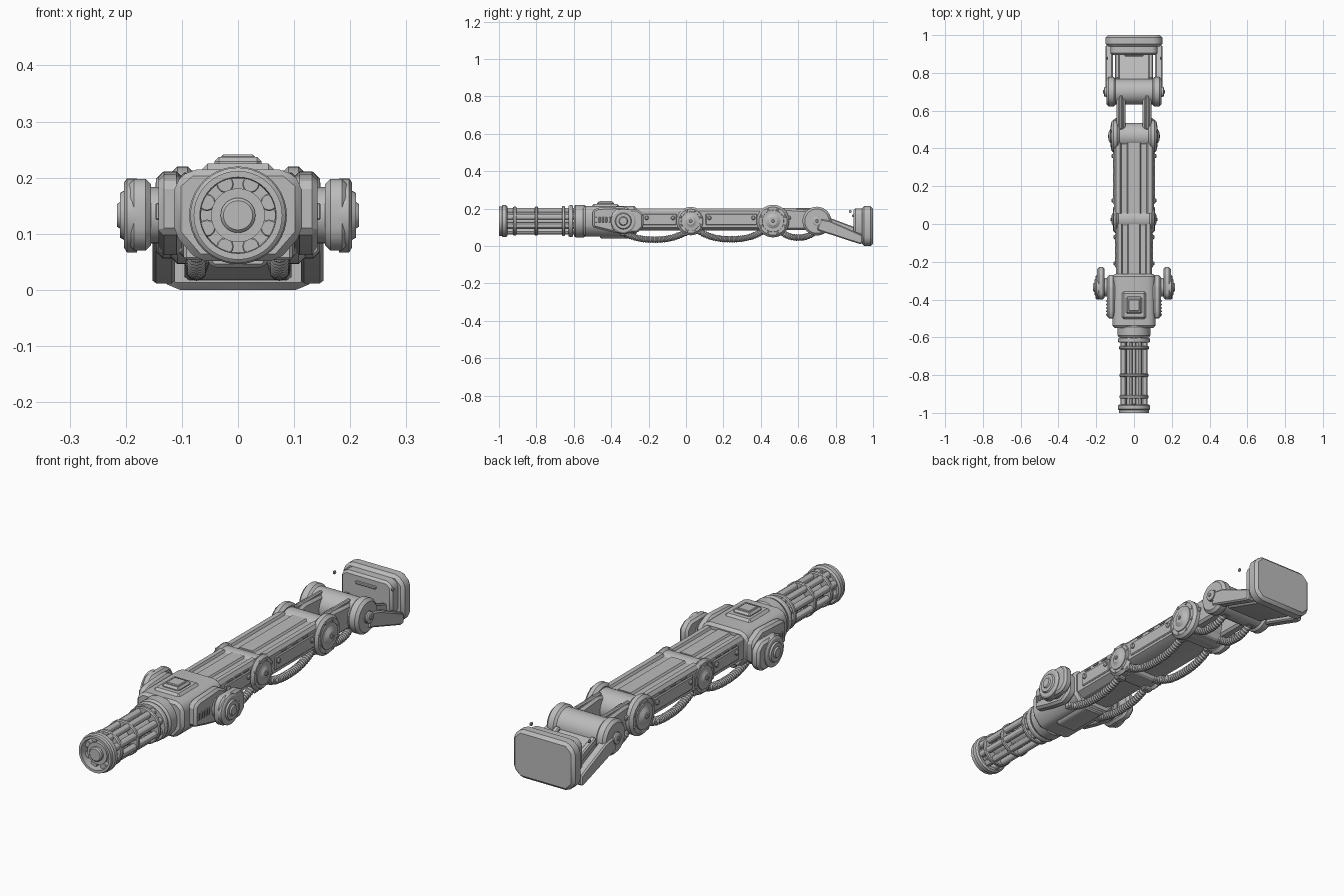
import bpy, bmesh, math
from math import sin, cos, pi, radians

old = bpy.data.objects.get("Cube")
if old:
    bpy.data.objects.remove(old, do_unlink=True)

grey = bpy.data.materials.new("plain_grey")
grey.use_nodes = True
GREY = (0.5, 0.5, 0.5, 1)
grey.diffuse_color = GREY
grey.node_tree.nodes["Principled BSDF"].inputs["Base Color"].default_value = GREY

ZC = 0.133  # height of the main axis
parts = []


def finish(name, bm, mirror=False):
    bmesh.ops.recalc_face_normals(bm, faces=bm.faces)
    me = bpy.data.meshes.new(name)
    bm.to_mesh(me)
    bm.free()
    me.materials.append(grey)
    ob = bpy.data.objects.new(name, me)
    bpy.context.collection.objects.link(ob)
    if mirror:
        ob.modifiers.new("mirror", 'MIRROR')
    parts.append(ob)
    return ob


def prism(name, pts, axis, a, b, bevel=0.0, mirror=False):
    """Extrude a polygon along x (points are y, z) or y (points are x, z)."""
    bm = bmesh.new()
    put = (lambda p, t: (t, p[0], p[1])) if axis == 'x' else (lambda p, t: (p[0], t, p[1]))
    ends = [[bm.verts.new(put(p, t)) for p in pts] for t in (a, b)]
    for e in ends:
        bm.faces.new(e)
    n = len(pts)
    for i in range(n):
        j = (i + 1) % n
        bm.faces.new((ends[0][i], ends[0][j], ends[1][j], ends[1][i]))
    bmesh.ops.recalc_face_normals(bm, faces=bm.faces)
    if bevel:
        bmesh.ops.bevel(bm, geom=bm.edges[:], offset=bevel, segments=1,
                        affect='EDGES', clamp_overlap=True)
    return finish(name, bm, mirror)


def box(name, x, y, z, bevel=0.0, mirror=False):
    pts = [(x[0], z[0]), (x[1], z[0]), (x[1], z[1]), (x[0], z[1])]
    return prism(name, pts, 'y', y[0], y[1], bevel, mirror)


def lathe(name, prof, axis, at, segs=32, ring=False, mirror=False, turn=0.0):
    """Spin (position, radius) points about an axis through at; ring closes the profile."""
    bm = bmesh.new()
    loops = []
    for t, r in prof:
        row = []
        for k in range(segs):
            u, v = r * cos(turn + 2 * pi * k / segs), r * sin(turn + 2 * pi * k / segs)
            co = (t, at[0] + u, at[1] + v) if axis == 'x' else (at[0] + u, t, at[1] + v)
            row.append(bm.verts.new(co))
        loops.append(row)
    for i in range(len(loops) if ring else len(loops) - 1):
        p, q = loops[i], loops[(i + 1) % len(loops)]
        for k in range(segs):
            m = (k + 1) % segs
            bm.faces.new((p[k], p[m], q[m], q[k]))
    if not ring:
        bm.faces.new(loops[0])
        bm.faces.new(loops[-1])
    return finish(name, bm, mirror)


def disc(name, axis, at, r, a, b, c=0.006, segs=32, **kw):
    return lathe(name, [(a, r - c), (a + c, r), (b - c, r), (b, r - c)], axis, at, segs, **kw)


def sym(half):
    return half + [(-x, z) for x, z in reversed(half) if x > 0]


def cable(name, x, y0, y1, top, low, r=0.018):
    """Ribbed hose sagging between two points."""
    bm = bmesh.new()
    n, segs, prev = int((y1 - y0) / 0.006), 12, None
    for i in range(n + 1):
        t = 2 * i / n - 1
        y, z = y0 + (y1 - y0) * i / n, low + r + (top - low - r) * abs(t) ** 2.4
        slope = math.atan2((top - low - r) * 2.4 * abs(t) ** 1.4 * (1 if t > 0 else -1), (y1 - y0) / 2)
        rad = r if i % 2 else r * 0.84
        row = [bm.verts.new((x + rad * cos(a), y - rad * sin(a) * sin(slope), z + rad * sin(a) * cos(slope)))
               for a in (2 * pi * k / segs for k in range(segs))]
        if prev:
            for k in range(segs):
                m = (k + 1) % segs
                bm.faces.new((prev[k], prev[m], row[m], row[k]))
        else:
            bm.faces.new(row)
        prev = row
    bm.faces.new(prev)
    finish(name, bm, mirror=True)


# Rotary barrel cluster
axis0 = (0, ZC)
lathe("muzzle_ring", [(-1, .068), (-1, .079), (-.985, .079), (-.98, .085), (-.962, .085),
                      (-.955, .078), (-.955, .066)], 'y', axis0, 40, ring=True)
lathe("muzzle_hub", [(-1, .026), (-.995, .031), (-.985, .031), (-.985, .048), (-.955, .048)], 'y', axis0)
disc("barrel_core", 'y', axis0, .034, -.96, -.58)
for k in range(8):
    a = 2 * pi * (k + .5) / 8
    at = (.06 * cos(a), ZC + .06 * sin(a))
    disc("barrel", 'y', at, .0155, -.975, -.59, .002, 12)
for y, w, r in ((-.915, .02, .077), (-.80, .018, .077), (-.655, .018, .08), (-.615, .024, .085)):
    lathe("barrel_band", [(y - w / 2, .04), (y - w / 2, r - .004), (y - w / 4, r), (y + w / 4, r),
                          (y + w / 2, r - .004), (y + w / 2, .04)], 'y', axis0, 40, ring=True)
lathe("barrel_collar", [(-.6, .07), (-.6, .08), (-.59, .087), (-.545, .087), (-.535, .08), (-.52, .08)],
      'y', axis0, 40)

# Main housing, hatch and side pods
prism("housing", sym([(0, .052), (.072, .052), (.114, .1), (.114, .19), (.085, .215), (0, .215)]),
      'y', -.55, -.265, .012)
box("hatch_base", (-.066, .066), (-.505, -.355), (.2, .225), .012)
box("hatch_lid", (-.042, .042), (-.475, -.385), (.21, .237), .008)
box("hatch_button", (-.03, .03), (-.46, -.40), (.225, .241), .003)
prism("side_pod", [(-.5, .1), (-.5, .19), (-.47, .205), (-.33, .212), (-.27, .18), (-.27, .09), (-.32, .06), (-.4, .075)],
      'x', .1, .142, .01, True)
for k in range(5):
    y = -.485 + k * .018
    box("pod_vent", (.138, .147), (y, y + .01), (.125, .155), .002, True)
prism("keel", sym([(0, .04), (.045, .04), (.06, .06), (0, .06)]), 'y', -.46, -.27, .006)

# Swivel guards beside the housing
pivot = (-.335, ZC)
disc("guard_axle", 'x', pivot, .05, .13, .165, mirror=True)
prism("guard_plate", [(-.375, .07), (-.40, .1), (-.40, .168), (-.375, .198), (-.26, .198), (-.228, .17),
                      (-.228, .1), (-.26, .07)], 'x', .155, .195, .01, True)
lathe("guard_cap", [(.18, .066), (.198, .066), (.203, .058), (.203, .044), (.21, .04), (.21, .024),
                    (.216, .02)], 'x', pivot, mirror=True)

# Arm segments with rails along the top
section = [(0, .082), (.068, .082), (.1, .1), (.1, .186), (.09, .2), (.07, .2), (.064, .19),
           (.036, .19), (.03, .198), (0, .198)]
for name, y0, y1, k in (("front_arm", -.28, .0, .95), ("middle_arm", .055, .43, 1.05)):
    prism(name, sym([(x * k, z) for x, z in section]), 'y', y0, y1)
    side = .1 * k
    box(name + "_side_panel", (side - .01, side + .005), (y0 + .05, y1 - .05), (.112, .172), .004, True)
    for y in (y0 + .07, y1 - .07):
        disc(name + "_bolt", 'x', (y, .15), .011, side - .01, side + .013, .004, 12, mirror=True)
    for f in (.3, .5, .7):
        y = y0 + (y1 - y0) * f
        box(name + "_slot", (side - .01, side + .005), (y - .016, y + .016), (.178, .184), 0, True)
prism("rear_strut", [(.48, .085), (.48, .185), (.54, .2), (.68, .19), (.72, .16), (.72, .085)],
      'x', .046, .092, .01, True)
disc("rear_strut_bolt", 'x', (.55, .15), .011, .085, .102, .004, 12, mirror=True)
box("rear_strut_rail", (.06, .078), (.5, .68), (.185, .203), .005, True)

# Rotating joints: barrel, side discs, stepped caps and rim studs
for name, y, rb, rd, inner, outer, hub in (
        ("front_joint", .025, .066, .076, .08, .108, .12),
        ("middle_joint", .465, .07, .087, .078, .12, .134),
        ("rear_joint", .70, .068, .077, .095, .146, .16)):
    at = (y, ZC)
    disc(name + "_barrel", 'x', at, rb, -inner - .01, inner + .01)
    disc(name + "_disc", 'x', at, rd, inner, outer, .012, 40, mirror=True)
    small = name == "rear_joint"
    lathe(name + "_cap", [(outer - .01, rd * (.35 if small else .7)), (outer + .004, rd * (.35 if small else .66)),
                          (outer + .004, rd * (.32 if small else .46)), (hub - .003, rd * .32),
                          (hub, rd * .26)], 'x', at, mirror=True)
    disc(name + "_pin", 'x', at, .009, hub - .01, hub + .004, .002, 6, mirror=True)
    if not small:
        for k in range(8):
            a = 2 * pi * (k + .5) / 8
            stud = (y + rd * .8 * cos(a), ZC + rd * .8 * sin(a))
            disc(name + "_stud", 'x', stud, .007, outer - .012, outer + .003, .002, 8, mirror=True)
    if name != "rear_joint":
        prism(name + "_skirt", [(y - .06, .1), (y - .045, .065), (y + .045, .065), (y + .06, .1)],
              'x', -.07, .07, .006)

# Hanging hoses and their clamps
for y0, y1, top, low, x in ((-.34, -.0, .075, .016, .074), (.06, .42, .085, .018, .076),
                            (.5, .7, .085, .027, .07)):
    cable("hose", x, y0, y1, top, low)
    for y in (y0 + .005, y1 - .005):
        box("hose_clamp", (x - .023, x + .023), (y - .015, y + .015), (top - .022, top + .02), .005, True)

# Slanted links, panel and end plate
prism("foot_link", [(.70, .085), (.715, .145), (.77, .135), (.945, .058), (.945, .015), (.93, .01)],
      'x', .112, .152, .006, True)
prism("foot_panel", [(.70, .09), (.72, .15), (.79, .13), (.95, .075), (.95, .02), (.93, .015)],
      'x', -.095, .095, .008)
prism("panel_rail", [(.76, .12), (.77, .15), (.93, .09), (.93, .05)], 'x', .076, .1, .005, True)


def oct_rect(w, z0, z1, c):
    return sym([(0, z0), (w - c, z0), (w, z0 + c), (w, z1 - c), (w - c, z1), (0, z1)])


prism("plate_mount", oct_rect(.125, .045, .2, .022), 'y', .895, .95, .01)
box("mount_slot", (-.05, .05), (.888, .9), (.155, .168), .003)
prism("end_plate", oct_rect(.15, 0, .213, .034), 'y', .94, 1.0, .013)
disc("loose_pin", 'x', (.878, .185), .008, .138, .147, .002, 10, mirror=True)

# Smooth round parts while keeping hard edges
bpy.ops.object.select_all(action='DESELECT')
for ob in parts:
    ob.select_set(True)
bpy.context.view_layer.objects.active = parts[0]
bpy.ops.object.shade_smooth_by_angle(angle=radians(30))
